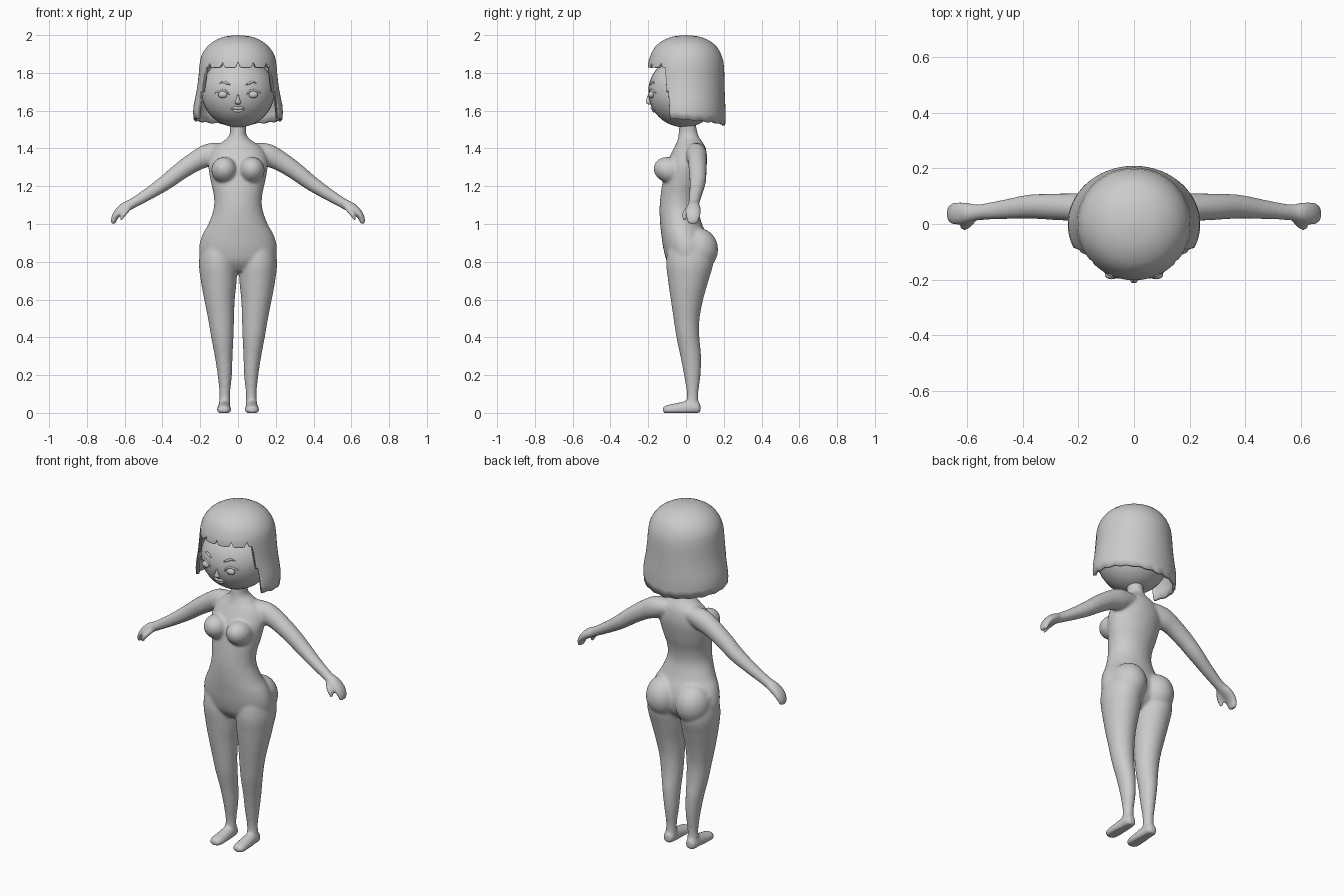
import bpy, bmesh, math
from mathutils import Vector, Matrix

if "Cube" in bpy.data.objects:
    bpy.data.objects.remove(bpy.data.objects["Cube"])

grey = bpy.data.materials.new("plain_grey")
grey.diffuse_color = (0.6, 0.6, 0.6, 1)
grey.use_nodes = True
grey.node_tree.nodes["Principled BSDF"].inputs["Base Color"].default_value = grey.diffuse_color
X, Y, Z = Vector((1, 0, 0)), Vector((0, 1, 0)), Vector((0, 0, 1))


def finish(name, bm, angle=50):
    bmesh.ops.recalc_face_normals(bm, faces=bm.faces)
    me = bpy.data.meshes.new(name)
    bm.to_mesh(me)
    bm.free()
    ob = bpy.data.objects.new(name, me)
    bpy.context.collection.objects.link(ob)
    me.materials.append(grey)
    bpy.ops.object.select_all(action='DESELECT')
    bpy.context.view_layer.objects.active = ob
    ob.select_set(True)
    bpy.ops.object.shade_smooth_by_angle(angle=math.radians(angle))
    return ob


def spline(rows, steps=4):
    """Catmull-Rom interpolation of rows of numbers."""
    out = []
    for i in range(len(rows) - 1):
        p0, p1 = rows[max(i - 1, 0)], rows[i]
        p2, p3 = rows[i + 1], rows[min(i + 2, len(rows) - 1)]
        for k in range(steps):
            t = k / steps
            out.append([0.5 * (2*b + (c - a)*t + (2*a - 5*b + 4*c - d)*t*t + (3*b - a - 3*c + d)*t**3)
                        for a, b, c, d in zip(p0, p1, p2, p3)])
    return out + [list(rows[-1])]


def loft(bm, rows, u, axis=None, side=1, n=28):
    """Capped tube through rows (x, y, z, half width along u, other half width)."""
    rows = spline(rows)
    rings = []
    for i, (x, y, z, a, b) in enumerate(rows):
        t = axis or (Vector(rows[min(i + 1, len(rows) - 1)][:3]) - Vector(rows[max(i - 1, 0)][:3]))
        v = t.cross(u).normalized()
        ring = []
        for k in range(n):
            g = math.tau * k / n
            p = Vector((x, y, z)) + u * a * math.cos(g) + v * b * math.sin(g)
            ring.append(bm.verts.new((p.x * side, p.y, max(p.z, 0))))
        rings.append(ring)
    for r, s in zip(rings, rings[1:]):
        for k in range(n):
            bm.faces.new((r[k], r[(k + 1) % n], s[(k + 1) % n], s[k]))
    bm.faces.new(rings[0])
    bm.faces.new(rings[-1])


def ball(bm, loc, size, rot=0):
    m = Matrix.Translation(loc) @ Matrix.Rotation(rot, 4, 'X') @ Matrix.Diagonal((*size, 1))
    bmesh.ops.create_uvsphere(bm, u_segments=32, v_segments=20, radius=1, matrix=m)


# Body: torso, legs, feet, arms and hands fused into one smooth skin
torso = [(1.54, .045, -.035, .05), (1.47, .046, -.04, .065), (1.43, .09, -.05, .09),
         (1.40, .13, -.065, .105), (1.35, .153, -.09, .112), (1.30, .157, -.11, .108),
         (1.22, .143, -.125, .09), (1.15, .128, -.135, .07), (1.08, .129, -.14, .064),
         (1.0, .157, -.137, .085), (.94, .19, -.13, .11), (.87, .206, -.12, .125),
         (.80, .19, -.10, .11), (.75, .11, -.06, .06)]
leg = [(.1, .02, .92, .09, .11), (.106, .02, .8, .101, .125), (.102, .012, .7, .095, .107),
       (.098, .005, .6, .081, .086), (.09, .003, .5, .069, .069), (.083, .01, .4, .059, .061),
       (.076, .025, .3, .047, .055), (.07, .033, .2, .038, .044), (.07, .035, .1, .028, .03),
       (.072, .035, .03, .032, .034)]
foot = [(.073, .076, .025, .018, .022), (.073, .06, .025, .031, .035), (.073, .01, .025, .034, .04),
        (.074, -.05, .018, .037, .034), (.075, -.1, .015, .036, .027), (.075, -.122, .015, .02, .015)]
arm = [(.07, .05, 1.385, .05, .045), (.15, .056, 1.367, .055, .06), (.22, .06, 1.335, .05, .053),
       (.3, .062, 1.283, .047, .047), (.38, .062, 1.222, .043, .041), (.47, .052, 1.162, .035, .033),
       (.56, .042, 1.108, .029, .027), (.60, .04, 1.088, .037, .027), (.635, .038, 1.06, .041, .022),
       (.655, .037, 1.03, .036, .017), (.66, .036, 1.0, .025, .012)]
thumb = [(.575, .02, 1.09, .016, .016), (.598, -.002, 1.062, .017, .015),
         (.612, -.008, 1.04, .015, .012), (.62, -.008, 1.02, .01, .008)]
bm = bmesh.new()
loft(bm, [(0, (f + b) / 2, z, w, (b - f) / 2) for z, w, f, b in torso], X, Z, n=40)
for s in (-1, 1):
    loft(bm, leg, X, Z, s)
    loft(bm, foot, X, Y, s)
    loft(bm, arm, Y, None, s)
    loft(bm, thumb, Y, None, s)
    ball(bm, (s * .073, -.088, 1.285), (.068, .085, .068), -.3)
    ball(bm, (s * .095, .062, .865), (.098, .108, .115))
body = finish("body", bm)
mod = body.modifiers.new("fuse", 'REMESH')
mod.mode, mod.voxel_size, mod.use_smooth_shade = 'VOXEL', .0075, True
mod = body.modifiers.new("soften", 'SMOOTH')
mod.factor, mod.iterations = .5, 9

# Head
HC, HR = Vector((0, -.01, 1.70)), Vector((.194, .19, .188))
bm = bmesh.new()
ball(bm, HC, HR)
finish("head", bm)


def face_point(x, z, out=0.0):
    """Point on the front of the head."""
    k = 1 - (x / HR.x) ** 2 - ((z - HC.z) / HR.z) ** 2
    return Vector((x, HC.y - HR.y * math.sqrt(max(k, 0)) - out, z))


def stroke(bm, pts, side=1):
    """Tapered strip of flesh following the face; pts are (x, z, radius)."""
    loft(bm, [(*face_point(x, z), r, r) for x, z, r in pts], Y, None, side, 10)


# Eyes, eyelids and eyebrows
for s, label in ((-1, "right"), (1, "left")):
    bm = bmesh.new()
    ball(bm, face_point(s * .08, 1.685), (.025, .016, .019))
    finish("eye_" + label, bm)
    bm = bmesh.new()
    stroke(bm, [(.046, 1.682, .002), (.06, 1.701, .005), (.082, 1.708, .006),
                (.104, 1.699, .006), (.121, 1.694, .002)], s)
    finish("eyelid_" + label, bm)
    bm = bmesh.new()
    stroke(bm, [(.04, 1.738, .002), (.058, 1.744, .006), (.075, 1.752, .006), (.098, 1.746, .002)], s)
    finish("eyebrow_" + label, bm)

# Nose and lips
bm = bmesh.new()
loft(bm, [(0, -.195, 1.685, .004, .006), (0, -.199, 1.66, .009, .011),
          (0, -.197, 1.642, .016, .015), (0, -.19, 1.632, .008, .006)], X, Z, n=14)
finish("nose", bm)
bm = bmesh.new()
stroke(bm, [(-.037, 1.608, .002), (-.016, 1.615, .008), (0, 1.612, .008), (.016, 1.615, .008), (.037, 1.608, .002)])
stroke(bm, [(-.033, 1.605, .002), (-.014, 1.6, .008), (.014, 1.6, .008), (.033, 1.605, .002)])
finish("lips", bm)

# Hair: bob with a notched fringe in front and ragged ends behind
profile = [(2.0, 0, 0), (1.993, .065, .065), (1.975, .115, .115), (1.945, .158, .158),
           (1.90, .19, .185), (1.85, .203, .2), (1.78, .209, .203), (1.7, .22, .205),
           (1.6, .238, .209), (1.5, .226, .207)]
fine = spline(profile, 6)


def hair_radius(z):
    for (z0, a0, b0), (z1, a1, b1) in zip(fine, fine[1:]):
        if z >= z1:
            t = (z0 - z) / (z0 - z1)
            return a0 + (a1 - a0) * t, b0 + (b1 - b0) * t
    return fine[-1][1:]


def hair_end(deg):
    """Height of the hair tips; deg is measured from the face direction."""
    if deg < 60:
        notch = min(deg % 24, 24 - deg % 24)
        return 1.828 + (.03 if notch < 1 else .004 * (notch < 4))
    if deg < 64:
        return 1.70
    return 1.555 - .035 * (deg - 64) / 116 + .014 * abs((deg / 19) % 1 - .5)


COLS = 120
bm = bmesh.new()
top = bm.verts.new((0, 0, 2.0))
cols = []
for c in range(COLS):
    deg = c * 360 / COLS
    end = hair_end(min(deg, 360 - deg))
    heights = [1.998, 1.993, 1.985, 1.975, 1.96, 1.94, 1.915, 1.89, 1.865]
    heights += [1.865 + (end - 1.865) * k / 8 for k in range(1, 9)]
    g = math.radians(deg)
    col = []
    for z in heights:
        a, b = hair_radius(z)
        col.append(bm.verts.new((a * math.sin(g), -b * math.cos(g), z)))
    cols.append(col)
for c in range(COLS):
    p, q = cols[c], cols[(c + 1) % COLS]
    bm.faces.new((top, p[0], q[0]))
    for k in range(len(p) - 1):
        bm.faces.new((p[k], p[k + 1], q[k + 1], q[k]))
hair = finish("hair", bm, 60)
mod = hair.modifiers.new("thickness", 'SOLIDIFY')
mod.thickness, mod.offset = .016, -1
